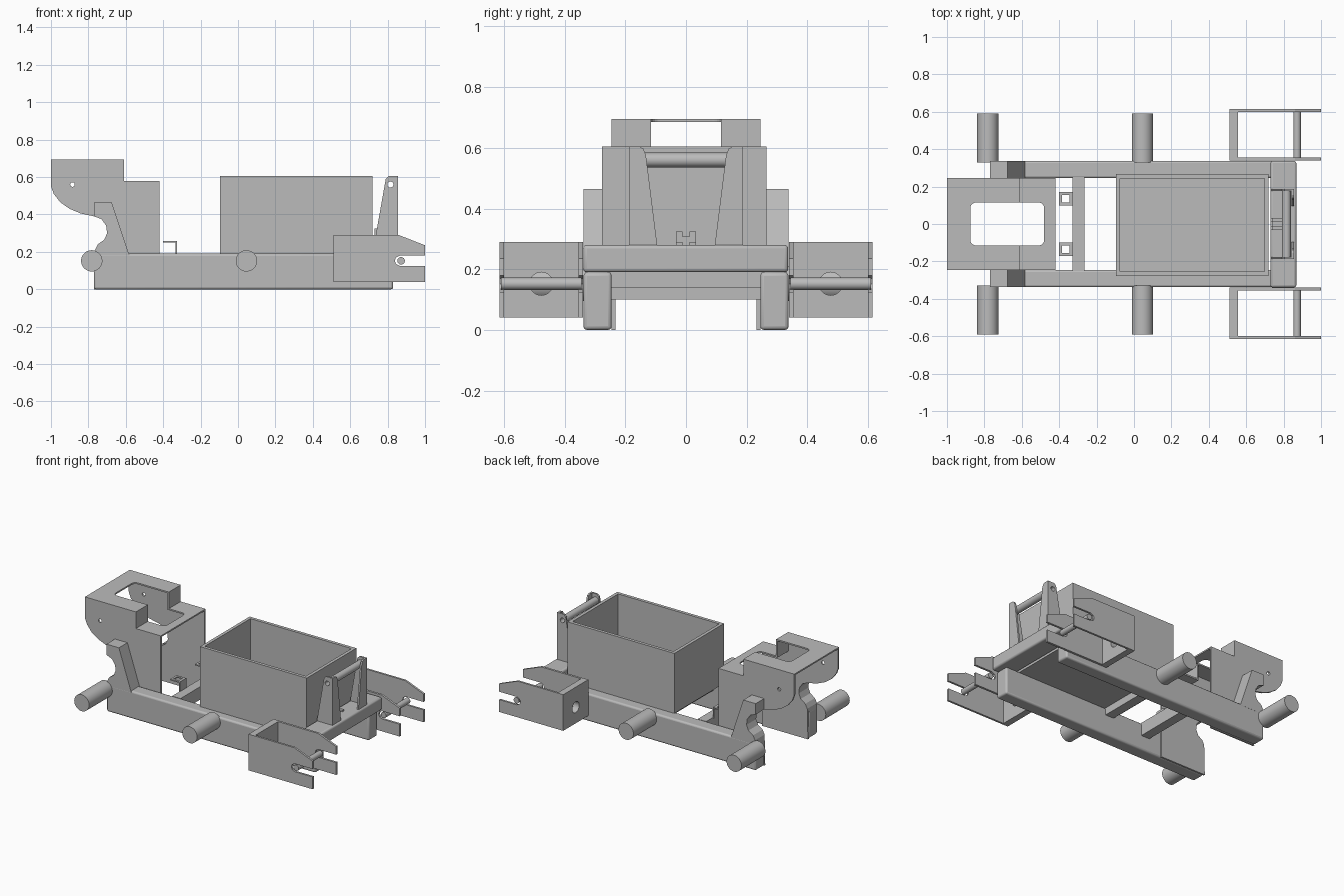
import bpy, bmesh, math
from mathutils import Vector

cube = bpy.data.objects.get("Cube")
if cube:
    bpy.data.objects.remove(cube, do_unlink=True)

grey = bpy.data.materials.new("plain_grey")
grey.use_nodes = True
grey.diffuse_color = (0.5, 0.5, 0.5, 1)
grey.node_tree.nodes["Principled BSDF"].inputs["Base Color"].default_value = (0.5, 0.5, 0.5, 1)


def finish(name, bm):
    bmesh.ops.recalc_face_normals(bm, faces=bm.faces)
    mesh = bpy.data.meshes.new(name)
    bm.to_mesh(mesh)
    bm.free()
    mesh.materials.append(grey)
    ob = bpy.data.objects.new(name, mesh)
    bpy.context.collection.objects.link(ob)
    return ob


def select(ob):
    bpy.ops.object.select_all(action='DESELECT')
    ob.select_set(True)
    bpy.context.view_layer.objects.active = ob


def prism(name, points, axis, lo, hi):
    """Extrude a 2D outline along an axis: 'y' takes (x, z), 'x' takes (y, z), 'z' takes (x, y)."""
    place = {'x': lambda a, b: (lo, a, b), 'y': lambda a, b: (a, lo, b), 'z': lambda a, b: (a, b, lo)}[axis]
    step = Vector([(hi - lo) * (axis == k) for k in 'xyz'])
    bm = bmesh.new()
    face = bm.faces.new([bm.verts.new(place(*p)) for p in points])
    side = bmesh.ops.extrude_face_region(bm, geom=[face])
    bmesh.ops.translate(bm, vec=step, verts=[g for g in side['geom'] if isinstance(g, bmesh.types.BMVert)])
    return finish(name, bm)


def box(name, x, y, z, bevel=0):
    ob = prism(name, [(x[0], y[0]), (x[1], y[0]), (x[1], y[1]), (x[0], y[1])], 'z', *z)
    if bevel:
        mod = ob.modifiers.new("round", 'BEVEL')
        mod.width, mod.segments = bevel, 3
        smooth(ob)
    return ob


def smooth(ob):
    select(ob)
    bpy.ops.object.shade_smooth_by_angle(angle=math.radians(35))


def circle(cx, cz, r, n=32):
    return [(cx + r * math.cos(math.tau * i / n), cz + r * math.sin(math.tau * i / n)) for i in range(n)]


def rod(name, cx, cz, r, lo, hi, axis='y'):
    ob = prism(name, circle(cx, cz, r), axis, lo, hi)
    smooth(ob)
    return ob


def cut(ob, cutter):
    mod = ob.modifiers.new("cut", 'BOOLEAN')
    mod.operation, mod.solver, mod.object = 'DIFFERENCE', 'EXACT', cutter
    select(ob)
    bpy.ops.object.modifier_apply(modifier=mod.name)
    bpy.data.objects.remove(cutter, do_unlink=True)


def span(s, a, b):
    return sorted((s * a, s * b))


def rounded(x, y, r):
    pts = []
    for k, (cx, cy) in enumerate([(x[1] - r, y[1] - r), (x[0] + r, y[1] - r), (x[0] + r, y[0] + r), (x[1] - r, y[0] + r)]):
        for i in range(6):
            a = math.pi / 2 * (k + i / 5)
            pts.append((cx + r * math.cos(a), cy + r * math.sin(a)))
    return pts


# Concave throat shared by the head cheeks and the braces
throat = [(-0.77, 0.39), (-0.73, 0.375), (-0.705, 0.34), (-0.70, 0.30), (-0.715, 0.265), (-0.75, 0.24), (-0.765, 0.21)]
chin = [(-1, 0.55), (-0.985, 0.51), (-0.95, 0.465), (-0.9, 0.43), (-0.84, 0.405)]
cheek = chin + throat + [(-0.77, 0), (-0.42, 0), (-0.42, 0.58), (-0.61, 0.58), (-0.61, 0.695), (-1, 0.695)]
brace = [(-0.77, 0.465)] + throat + [(-0.77, 0.18), (-0.58, 0.18), (-0.675, 0.465)]
pod = [(0.52, 0.04), (1, 0.04), (1, 0.125), (0.865, 0.125), (0.845, 0.135), (0.838, 0.152), (0.845, 0.17),
       (0.865, 0.18), (1, 0.18), (1, 0.235), (0.86, 0.29), (0.52, 0.29)]
clamp = [(0.735, 0.28), (0.855, 0.28), (0.855, 0.605), (0.805, 0.605), (0.79, 0.59)]

for s, side in ((-1, "right"), (1, "left")):
    # Chassis rail, brace and axles
    box(side + "_rail", (-0.77, 0.83), span(s, 0.245, 0.338), (0, 0.19), 0.012)
    prism(side + "_brace", brace, 'y', *span(s, 0.245, 0.338))
    for x, end in ((-0.782, "rear"), (0.045, "middle")):
        rod(f"{side}_{end}_axle", x, 0.152, 0.057, *span(s, 0.33, 0.592))

    # Head cheek with pin hole
    plate = prism(side + "_head_cheek", cheek, 'y', *span(s, 0.233, 0.245))
    cut(plate, prism("cutter", circle(-0.885, 0.56, 0.012), 'y', *span(s, 0.2, 0.3)))

    # Wheel pod: two slotted walls, pierced end wall, cross pin
    for a, b, part in ((0.34, 0.355, "inner"), (0.6, 0.614, "outer")):
        prism(f"{side}_pod_{part}_wall", pod, 'y', *span(s, a, b))
    wall = box(side + "_pod_end_wall", (0.51, 0.555), span(s, 0.34, 0.614), (0.04, 0.29))
    cut(wall, prism("cutter", circle(s * 0.477, 0.152, 0.038), 'x', 0.4, 0.7))
    rod(side + "_pod_pin", 0.872, 0.152, 0.02, *span(s, 0.345, 0.61))

    # Front clamp cheek and its tapering flange
    arm = prism(side + "_clamp_cheek", clamp, 'y', *span(s, 0.176, 0.188))
    cut(arm, prism("cutter", circle(0.815, 0.56, 0.016), 'y', *span(s, 0.1, 0.3)))
    flange = [(0.188, 0.28), (0.095, 0.28), (0.132, 0.575), (0.14, 0.597), (0.155, 0.605), (0.188, 0.605)]
    prism(side + "_clamp_flange", [(s * y, z) for y, z in flange], 'x', 0.843, 0.855)

    # Slotted clip on the cross member
    y0, y1 = span(s, 0.1, 0.17)
    clip = box(side + "_clip", (-0.4, -0.33), (y0, y1), (0.25, 0.258))
    cut(clip, box("cutter", (-0.385, -0.345), (y0 + 0.015, y1 - 0.015), (0.2, 0.3)))
    box(side + "_clip_post", (-0.334, -0.326), (y0, y1), (0.18, 0.258))

# Stepped head roof with a rounded opening
t = 0.01
roof = prism("head_roof", [(-1, 0.695), (-1, 0.695 - t), (-0.61 - t, 0.695 - t), (-0.61 - t, 0.58 - t), (-0.42, 0.58 - t),
                           (-0.42, 0.58), (-0.61, 0.58), (-0.61, 0.695)], 'y', -0.245, 0.245)
cut(roof, prism("cutter", rounded((-0.875, -0.48), (-0.115, 0.115), 0.03), 'z', 0.5, 0.8))

# Open cargo box
tub = box("cargo_box", (-0.097, 0.72), (-0.277, 0.266), (0.19, 0.605))
cut(tub, box("cutter", (-0.075, 0.698), (-0.255, 0.244), (0.21, 0.7)))

# Cross members
box("front_beam", (0.73, 0.868), (-0.339, 0.337), (0.19, 0.28), 0.012)
box("rear_cross_member", (-0.33, -0.265), (-0.25, 0.25), (0.1, 0.19))
box("middle_cross_member", (-0.04, 0.025), (-0.25, 0.25), (0.14, 0.19))

# Clamp tube between the cheeks
tube = rod("clamp_tube", 0.815, 0.56, 0.024, -0.178, 0.178)
cut(tube, prism("cutter", circle(0.815, 0.56, 0.016), 'y', -0.3, 0.3))

# Notched latch on the front beam
prism("latch", [(-0.033, 0.27), (0.033, 0.27), (0.033, 0.325), (0.012, 0.325), (0.012, 0.308),
                (-0.012, 0.308), (-0.012, 0.325), (-0.033, 0.325)], 'x', 0.73, 0.742)
for s, side in ((-1, "right"), (1, "left")):
    box(side + "_latch_arm", (0.735, 0.79), span(s, 0.012, 0.033), (0.27, 0.29))
